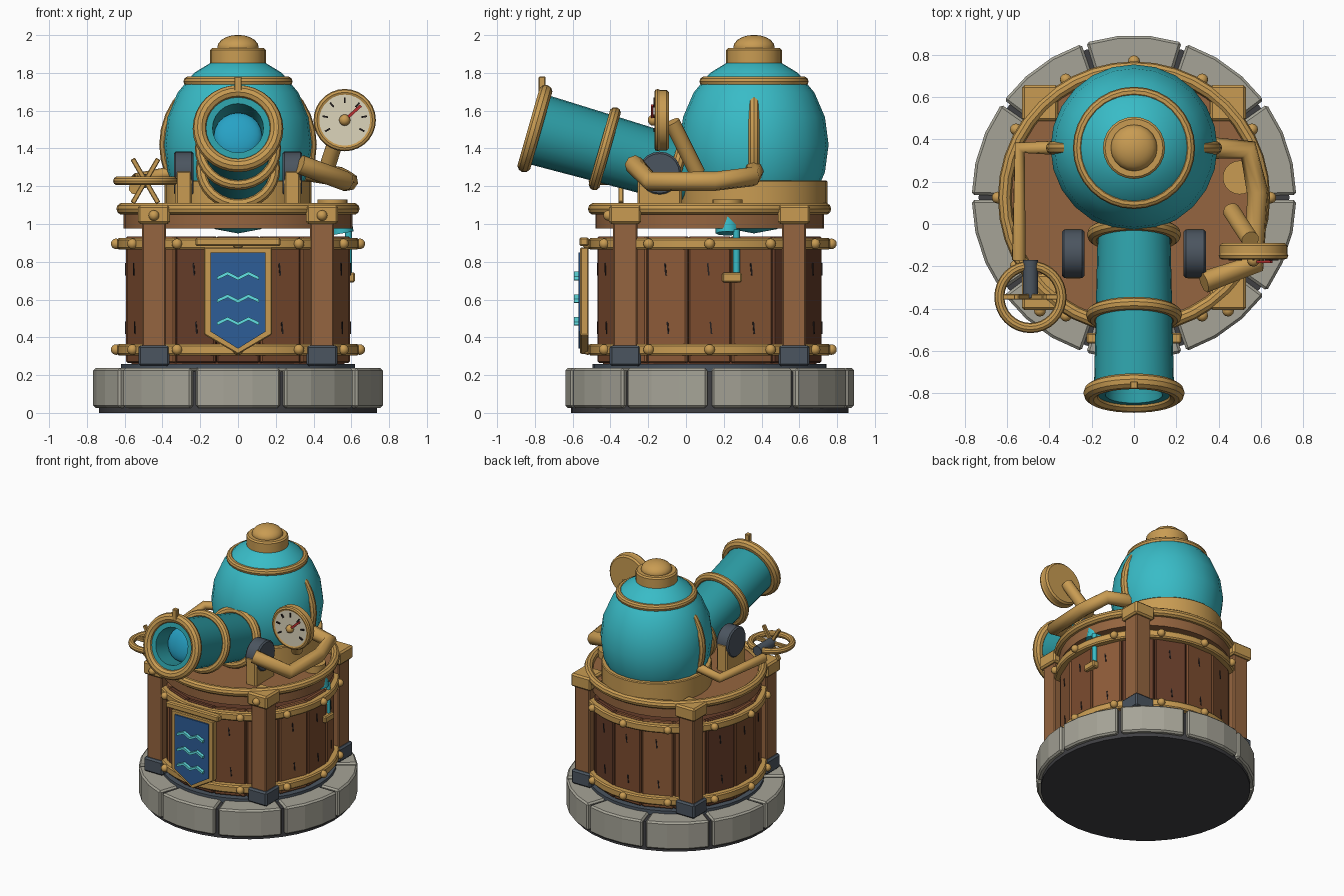
import bpy, bmesh, math
from math import sin, cos, pi, radians
from mathutils import Vector, Matrix

if "Cube" in bpy.data.objects:
    bpy.data.objects.remove(bpy.data.objects["Cube"])

def mat(name, *c):
    m = bpy.data.materials.new(name)
    m.diffuse_color = (*c, 1)
    m.use_nodes = True
    m.node_tree.nodes["Principled BSDF"].inputs["Base Color"].default_value = m.diffuse_color
    return m

GOLD = mat("brass", .58, .33, .085)
TEAL = mat("teal", .04, .50, .57)
BARREL = mat("dark_teal", .025, .33, .37)
BLUE = mat("banner_blue", .026, .11, .31)
WATER = mat("water", .02, .36, .56)
AQUA = mat("aqua", .12, .75, .78)
IRON = mat("iron", .07, .09, .115)
STONE = mat("stone", .38, .37, .31)
MORTAR = mat("mortar", .05, .05, .055)
WOODS = [mat("wood_a", .20, .072, .028), mat("wood_b", .13, .045, .022), mat("wood_c", .27, .105, .04)]
OAK = mat("oak", .30, .13, .05)
CREAM = mat("cream", .72, .66, .5)
BLACK = mat("black", .02, .015, .015)
RED = mat("red", .5, .03, .03)
CY = .125                       # centre of the round platform

def finish(bm, name, m, matrix=None, bevel=0, smooth=True):
    bmesh.ops.recalc_face_normals(bm, faces=bm.faces)
    me = bpy.data.meshes.new(name)
    bm.to_mesh(me)
    bm.free()
    ob = bpy.data.objects.new(name, me)
    bpy.context.collection.objects.link(ob)
    me.materials.append(m)
    if matrix:
        ob.matrix_world = matrix
    if smooth:
        for p in me.polygons:
            p.use_smooth = True
        me.set_sharp_from_angle(angle=radians(35))
    if bevel:
        b = ob.modifiers.new("bevel", 'BEVEL')
        b.width, b.segments = bevel, 1
    return ob

def box(name, m, c, size, rot=None, bevel=.008):
    bm = bmesh.new()
    bmesh.ops.create_cube(bm, size=1)
    bmesh.ops.scale(bm, vec=size, verts=bm.verts)
    R = rot if rot else Matrix()
    return finish(bm, name, m, Matrix.Translation(c) @ R, bevel, False)

def cyl(name, m, a, b, r, n=20, bevel=0):
    a, b = Vector(a), Vector(b)
    bm = bmesh.new()
    bmesh.ops.create_cone(bm, cap_ends=True, segments=n, radius1=r, radius2=r, depth=(b - a).length)
    M = Matrix.Translation((a + b) / 2) @ (b - a).to_track_quat('Z', 'Y').to_matrix().to_4x4()
    return finish(bm, name, m, M, bevel)

def ball(name, m, c, r, scale=(1, 1, 1), u=12, v=8):
    bm = bmesh.new()
    bmesh.ops.create_uvsphere(bm, u_segments=u, v_segments=v, radius=r)
    return finish(bm, name, m, Matrix.Translation(c) @ Matrix.Diagonal((*scale, 1)))

def lathe(name, m, profile, matrix, n=32):
    """Closed (r, z) profile spun about local z."""
    bm = bmesh.new()
    rings = [[bm.verts.new((r * cos(2 * pi * i / n), r * sin(2 * pi * i / n), z)) for i in range(n)] for r, z in profile]
    for a, b in zip(rings, rings[1:] + rings[:1]):
        for i in range(n):
            j = (i + 1) % n
            bm.faces.new((a[i], a[j], b[j], b[i]))
    return finish(bm, name, m, matrix)

def torus(name, m, matrix, R, r, n=32, k=10):
    return lathe(name, m, [(R + r * cos(2 * pi * i / k), r * sin(2 * pi * i / k)) for i in range(k)], matrix, n)

def tube(name, m, pts, r):
    cu = bpy.data.curves.new(name, 'CURVE')
    cu.dimensions, cu.bevel_depth, cu.bevel_resolution, cu.use_fill_caps = '3D', r, 2, True
    s = cu.splines.new('POLY')
    s.points.add(len(pts) - 1)
    for p, q in zip(s.points, pts):
        p.co = (*q, 1)
    cu.materials.append(m)
    ob = bpy.data.objects.new(name, cu)
    bpy.context.collection.objects.link(ob)
    return ob

def prism(name, m, pts, h, matrix, bevel=0):
    """2D outline extruded along local z."""
    bm = bmesh.new()
    f = bm.faces.new([bm.verts.new((x, y, 0)) for x, y in pts])
    top = bmesh.ops.extrude_face_region(bm, geom=[f])['geom']
    bmesh.ops.translate(bm, vec=(0, 0, h), verts=[v for v in top if isinstance(v, bmesh.types.BMVert)])
    return finish(bm, name, m, matrix, bevel, False)

T = Matrix.Translation
def ring_pos(a, r, z):
    return (r * cos(a), CY + r * sin(a), z)

# Stone base: ten blocks around a dark core
cyl("base_core", MORTAR, (0, CY, 0), (0, CY, .22), .735, 40)
cyl("base_plate", IRON, (0, CY, .2), (0, CY, .258), .62, 40)
for i in range(10):
    a0, da = 2 * pi * i / 10 + .016, (2 * pi / 10 - .032) / 3
    pts = [(.768 * cos(a0 + da * k), .768 * sin(a0 + da * k)) for k in range(4)]
    pts += [(.54 * cos(a0 + da * k), .54 * sin(a0 + da * k)) for k in (3, 2, 1, 0)]
    prism("base_stone", STONE, pts, .21, T((0, CY, .027)), .012)

# Plank drum with grain scratches
cyl("drum_core", WOODS[1], (0, CY, .25), (0, CY, .925), .565, 32)
for i in range(16):
    a = 2 * pi * i / 16
    R = Matrix.Rotation(a, 4, 'Z')
    box("drum_plank", WOODS[(i * 5 + i // 3) % 3], ring_pos(a, .573, .6), (.04, .226, .67), R)
    for z, o in ((.45, .012), (.76, -.012)):
        box("wood_grain", BLACK, ring_pos(a + o, .594, z), (.006, .008, .065), R @ Matrix.Rotation(.1, 4, 'X'), 0)

# Brass hoops and rivets
for z in (.335, .895):
    lathe("drum_hoop", GOLD, [(.59, -.03), (.632, -.03), (.64, -.02), (.64, .02), (.632, .03), (.59, .03)], T((0, CY, z)), 40)
    for i in range(12):
        ball("hoop_rivet", GOLD, ring_pos(2 * pi * i / 12, .645, z), .028)

# Deck and rim
cyl("deck", OAK, (0, CY, .975), (0, CY, 1.075), .605, 40)
torus("deck_rim", GOLD, T((0, CY, 1.08)), .612, .032, 40)

# Corner posts with iron feet and brass caps
for sx in (-1, 1):
    for sy in (-1, 1):
        x, y = sx * .445, CY + sy * .447
        box("post", OAK, (x, y, .65), (.128, .128, .75))
        box("post_foot", IRON, (x, y, .303), (.165, .165, .11), bevel=.012)
        box("post_cap", GOLD, (x, y, 1.05), (.17, .17, .1), bevel=.012)
    ball("cap_rivet", GOLD, (sx * .445, CY - .535, 1.045), .028)

# Banner with three wave marks
RX = Matrix.Rotation(pi / 2, 4, 'X')
def shield(w, top, low, tip):
    return [(-w, top), (w, top), (w, low), (0, tip), (-w, low)]
prism("banner_frame", GOLD, shield(.18, .875, .415, .31), .045, T((0, -.515, 0)) @ RX, .006)
prism("banner_cloth", BLUE, shield(.145, .85, .43, .34), .02, T((0, -.55, 0)) @ RX)
box("banner_rod", GOLD, (0, -.54, .905), (.45, .05, .045))
for z in (.485, .605, .725):
    xs = [-.11, -.055, 0, .055, .11]
    zs = [-.012, .014, -.014, .014, -.012]
    up = [(x, z + d + .009) for x, d in zip(xs, zs)]
    dn = [(x, z + d - .009) for x, d in zip(xs, zs)]
    prism("banner_wave", AQUA, up + dn[::-1], .025, T((0, -.568, 0)) @ RX)

# Water tank with collar, hoops, neck and dome
TY = .36
ball("tank", TEAL, (0, TY, 1.42), .395, (1, 1, .47 / .395), 24, 10)
cyl("tank_collar", GOLD, (0, TY, 1.06), (0, TY, 1.23), .388, 32, .006)
torus("tank_hoop", GOLD, T((0, TY, 1.755)), .263, .026)
torus("tank_strap", GOLD, T((0, TY, 1.42)) @ RX, .385, .032)
cyl("tank_neck", GOLD, (0, TY, 1.83), (0, TY, 1.932), .147, 24, .01)
ball("tank_dome", GOLD, (0, TY, 1.935), .11, (1, 1, .6), 20, 10)

# Tilted barrel: local z runs along the bore from the muzzle
AX = Matrix.Rotation(radians(74), 4, 'X')
MZ = T((0, -.80, 1.505)) @ AX
lathe("barrel", BARREL, [(.19, .01), (.135, .01), (.125, -.3), (.001, -.3), (.001, -.98), (.155, -.98), (.172, -.8)], MZ, 24)
for d, R, r in ((0, .203, .037), (-.385, .197, .031), (-.78, .19, .033)):
    torus("barrel_ring", GOLD, MZ @ T((0, 0, d)), R, r)
w = ball("bore_water", WATER, (0, 0, 0), .128, (1, 1, .5), 20, 10)
w.matrix_world = MZ @ T((0, 0, -.14)) @ Matrix.Diagonal((1, 1, .4, 1))
box("sight", GOLD, (0, -.762, 1.735), (.038, .036, .09), bevel=.004)

# Barrel cradle
for s in (-1, 1):
    box("cradle_bracket", GOLD, (s * .288, -.14, 1.17), (.09, .235, .23), bevel=.012)
    cyl("cradle_drum", IRON, (s * .235, -.14, 1.268), (s * .34, -.14, 1.268), .115, 20, .01)

# Handwheel
H = (-.49, -.345, 1.228)
torus("handwheel_rim", GOLD, T(H), .147, .024)
for k in range(3):
    box("handwheel_spoke", GOLD, H, (.27, .026, .026), Matrix.Rotation(k * pi / 3, 4, 'Y'), .004)
cyl("handwheel_hub", IRON, (H[0], -.35, 1.228), (H[0], -.17, 1.228), .037, 14)

# Pipes
tube("left_pipe", GOLD, [(-.36, .36, 1.27), (-.54, .36, 1.235), (-.545, -.17, 1.19)], .034)
tube("right_pipe", GOLD, [(.36, .36, 1.28), (.54, .35, 1.25), (.585, .15, 1.226), (.57, -.19, 1.226), (.33, -.275, 1.315)], .052)
cyl("pipe_flange", GOLD, (.5, .22, 1.06), (.5, .22, 1.13), .08)
tube("drain_pipe", TEAL, [(.53, .22, 1.06), (.55, .22, .95)], .063)
tube("drain_spout", TEAL, [(.585, .267, .97), (.585, .267, .74)], .018)
box("drain_tap", GOLD, (.595, .243, .717), (.05, .105, .052))

# Pressure gauge on a stem
gx, gz = .565, 1.55
cyl("gauge_stem", GOLD, (.462, .06, 1.27), (.55, -.075, 1.54), .042, 14)
cyl("gauge_case", GOLD, (gx, -.09, gz), (gx, -.155, gz), .16, 28, .012)
torus("gauge_bezel", GOLD, T((gx, -.15, gz)) @ RX, .147, .018, 28, 8)
cyl("gauge_face", CREAM, (gx, -.15, gz), (gx, -.163, gz), .135, 28)
for k in range(7):
    a = radians(-30 + 40 * k)
    box("gauge_tick", BLACK, (gx + .105 * cos(a), -.166, gz + .105 * sin(a)), (.03, .014, .009), Matrix.Rotation(-a, 4, 'Y'), 0)
a = radians(42)
box("gauge_needle", RED, (gx + .055 * cos(a), -.178, gz + .055 * sin(a)), (.12, .012, .016), Matrix.Rotation(-a, 4, 'Y'), 0)
ball("gauge_hub", GOLD, (gx, -.172, gz), .03)
